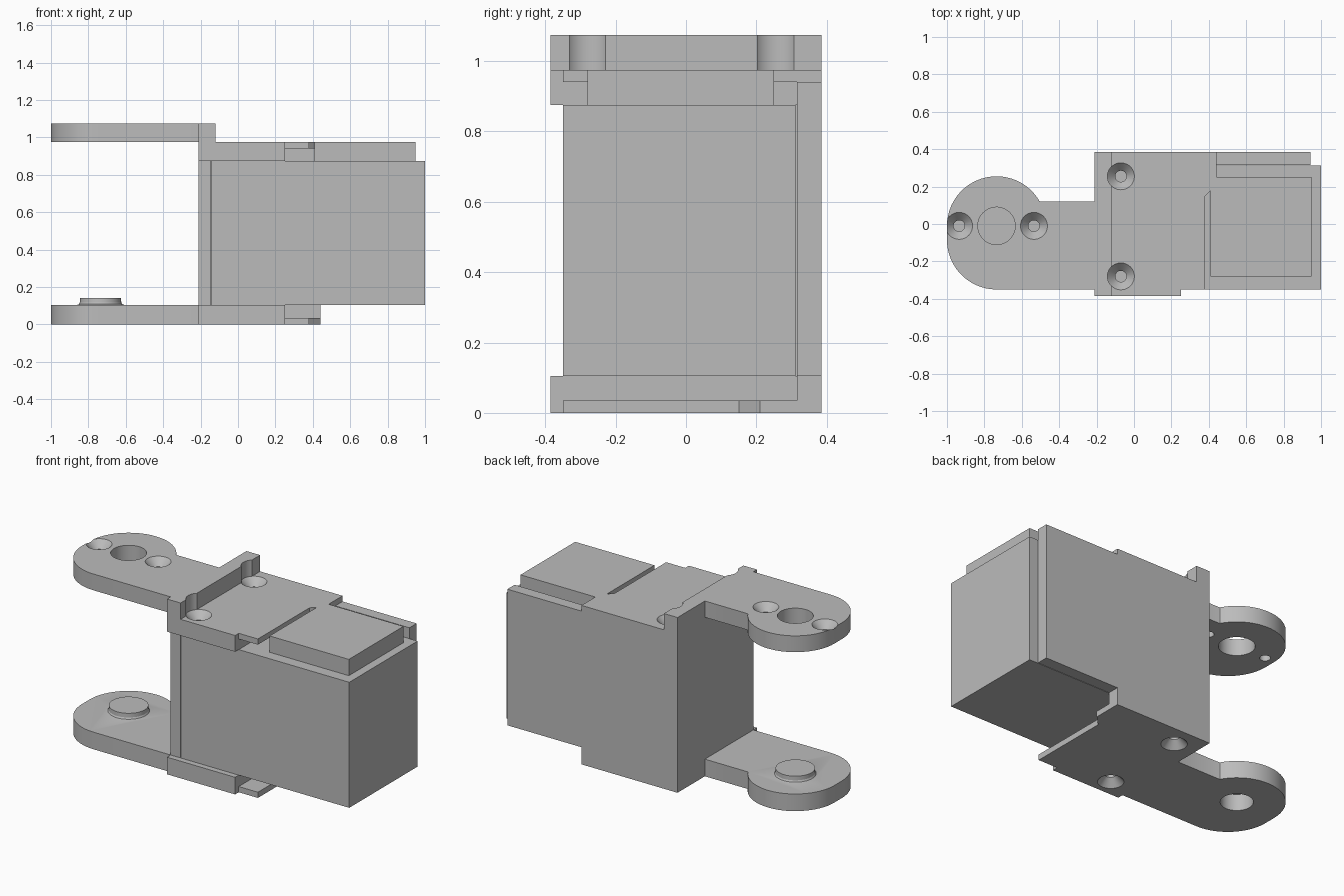
import bpy, bmesh
from math import cos, sin, pi, radians
from mathutils import Vector

if "Cube" in bpy.data.objects:
    bpy.data.objects.remove(bpy.data.objects["Cube"], do_unlink=True)

grey = bpy.data.materials.new("plain grey")
grey.use_nodes = True
COLOUR = (0.5, 0.5, 0.5, 1)
grey.diffuse_color = COLOUR
grey.node_tree.nodes["Principled BSDF"].inputs["Base Color"].default_value = COLOUR


def finish(name, bm):
    bmesh.ops.remove_doubles(bm, verts=bm.verts, dist=1e-6)
    bmesh.ops.recalc_face_normals(bm, faces=bm.faces)
    mesh = bpy.data.meshes.new(name)
    bm.to_mesh(mesh)
    bm.free()
    mesh.materials.append(grey)
    ob = bpy.data.objects.new(name, mesh)
    bpy.context.collection.objects.link(ob)
    return ob


def prism(name, outline, low, high, axis="z"):
    """Extrude an outline along z (points are x, y) or y (points are x, z)."""
    bm = bmesh.new()
    place = (lambda a, b: (a, b, low)) if axis == "z" else (lambda a, b: (a, low, b))
    face = bm.faces.new([bm.verts.new(place(a, b)) for a, b in outline])
    grown = bmesh.ops.extrude_face_region(bm, geom=[face])["geom"]
    move = Vector((0, 0, high - low)) if axis == "z" else Vector((0, high - low, 0))
    bmesh.ops.translate(bm, vec=move, verts=[v for v in grown if isinstance(v, bmesh.types.BMVert)])
    return finish(name, bm)


def box(name, x0, x1, y0, y1, z0, z1):
    return prism(name, [(x0, y0), (x1, y0), (x1, y1), (x0, y1)], z0, z1)


def lathe(name, profile, x, y, z=0, flip=1, steps=48):
    """Solid of revolution from (radius, height) points, capped at both ends."""
    bm = bmesh.new()
    rings = [[bm.verts.new((x + r * cos(2 * pi * i / steps), y + r * sin(2 * pi * i / steps), z + flip * h))
              for i in range(steps)] for r, h in profile]
    for a, b in zip(rings, rings[1:]):
        for i in range(steps):
            j = (i + 1) % steps
            bm.faces.new((a[i], a[j], b[j], b[i]))
    bm.faces.new(rings[0])
    bm.faces.new(rings[-1])
    return finish(name, bm)


def combine(target, tool, operation):
    mod = target.modifiers.new(operation, "BOOLEAN")
    mod.operation, mod.solver, mod.object = operation, "EXACT", tool
    bpy.context.view_layer.objects.active = target
    bpy.ops.object.modifier_apply(modifier=mod.name)
    bpy.data.objects.remove(tool, do_unlink=True)


# Main dimensions
LEFT, RIDGE, PLATE_END = -0.212, -0.12, 0.25
SIDE, INNER = 0.385, 0.315
CASE_LOW, CASE_TOP, PLATE_TOP, TOP = 0.105, 0.875, 0.975, 1.075
PIVOT_X, PIVOT_Y, ARM_R = -0.735, -0.01, 0.265

# Arm outline: rounded end with a straight lower edge and a notch above
arm = [(-0.15, -0.35)]
arm += [(PIVOT_X + ARM_R * cos(radians(a)), -0.085 + ARM_R * sin(radians(a))) for a in range(270, 179, -6)]
arm += [(PIVOT_X + ARM_R * cos(radians(a)), PIVOT_Y + ARM_R * sin(radians(a))) for a in range(180, 29, -6)]
arm += [(-0.5, 0.12), (-0.15, 0.12)]

# Thin lip outline with its slanted step
lip = [(0, -0.35), (0.38, -0.35), (0.38, 0.15), (0.44, 0.21), (0.44, SIDE), (0, SIDE)]

# Tall side wall outline
wall = [(LEFT, 0), (0.44, 0), (0.44, CASE_LOW), (0.943, CASE_LOW), (0.943, 0.94), (0.44, 0.94),
        (0.44, PLATE_TOP), (RIDGE, PLATE_TOP), (RIDGE, TOP), (LEFT, TOP)]

# Bracket: joined walls, plates, lips and arms
bracket = prism("bracket", wall, INNER, SIDE, "y")
for part in (
    box("end_wall", LEFT, -0.146, -0.35, SIDE, 0, TOP),
    box("ridge", LEFT, RIDGE, -SIDE, SIDE, CASE_TOP, TOP),
    box("upper_plate", LEFT, PLATE_END, -SIDE, SIDE, CASE_TOP, PLATE_TOP),
    box("lower_plate", LEFT, PLATE_END, -SIDE, SIDE, 0, CASE_LOW),
    prism("upper_lip", lip, 0.94, PLATE_TOP),
    prism("lower_lip", lip, 0, 0.035),
    prism("upper_arm", arm, PLATE_TOP, TOP),
    prism("lower_arm", arm, 0, CASE_LOW),
    lathe("pivot_pin", [(0.125, 0.09), (0.125, 0.105), (0.116, 0.108), (0.111, 0.117), (0.11, 0.142)],
          PIVOT_X, PIVOT_Y),
):
    combine(bracket, part, "UNION")

# Countersunk screw holes, the pivot hole and the blind hole under the pin
screw = [(0.03, -0.13), (0.03, -0.045), (0.072, 0), (0.072, 0.13)]
cutters = [lathe("screw_cutter", screw, x, PIVOT_Y, TOP) for x in (-0.935, -0.535)]
for y in (0.255, -0.28):
    cutters.append(lathe("screw_cutter", screw, -0.07, y, PLATE_TOP))
    cutters.append(lathe("screw_cutter", screw, -0.07, y, 0, -1))
cutters.append(lathe("pivot_cutter", [(0.1, 0.9), (0.1, 1.2)], PIVOT_X, PIVOT_Y))
cutters.append(lathe("pin_cutter", [(0.09, -0.1), (0.09, 0.1)], PIVOT_X, PIVOT_Y))
for cutter in cutters:
    combine(bracket, cutter, "DIFFERENCE")

# Motor case with its raised cover
case = box("motor_case", -0.142, 1, -0.35, INNER - 0.003, CASE_LOW, CASE_TOP)
cover = box("case_cover", 0.41, 0.948, -0.28, 0.25, CASE_TOP, PLATE_TOP)

# Smooth the round walls, keep every edge sharp
bpy.ops.object.select_all(action="DESELECT")
bracket.select_set(True)
bpy.context.view_layer.objects.active = bracket
bpy.ops.object.shade_smooth_by_angle(angle=radians(25))
